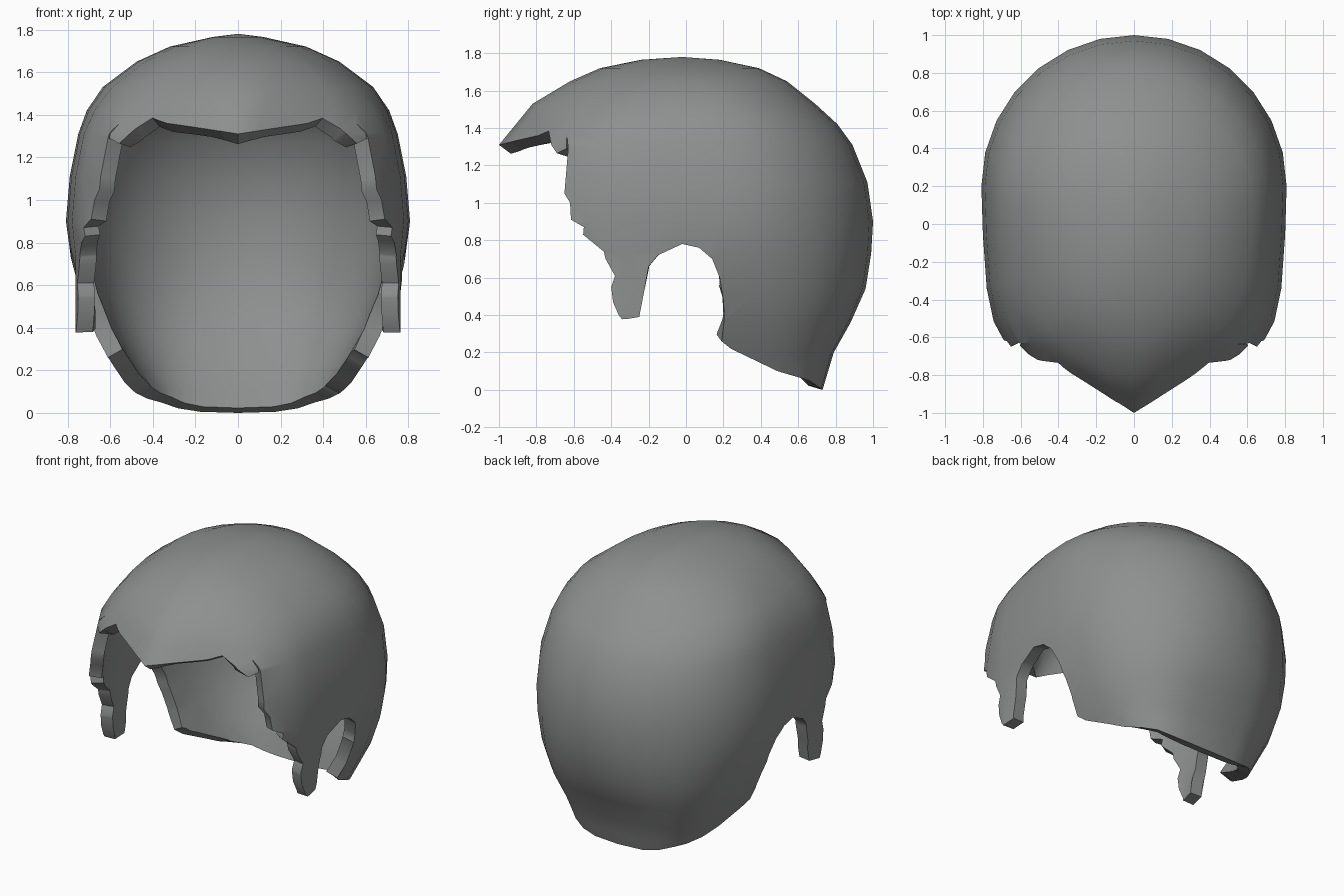
import bpy, bmesh, math

if "Cube" in bpy.data.objects:
    bpy.data.objects.remove(bpy.data.objects["Cube"])

hair_mat = bpy.data.materials.new("grey hair")
hair_mat.diffuse_color = (0.27, 0.28, 0.275, 1)
hair_mat.use_nodes = True
hair_mat.node_tree.nodes["Principled BSDF"].inputs["Base Color"].default_value = hair_mat.diffuse_color

# Dome rings: z, front y, back y, half width, widest y, front point (0 round, 1 pointed), back squareness
RINGS = [
    (1.765, -.24, .18, .12, -.02, 0, 2), (1.72, -.46, .39, .32, 0, 0, 2),
    (1.65, -.62, .54, .475, .05, .1, 2), (1.53, -.82, .69, .635, .1, .4, 2),
    (1.42, -.91, .81, .71, .13, .7, 2), (1.31, -1.0, .89, .75, .16, 1, 2),
    (1.11, -1.06, .97, .79, .2, 1, 2), (.9, -1.1, 1.0, .808, .2, 1, 2),
    (.73, -1.1, .99, .785, .2, 1, 2.1), (.54, -1.1, .96, .735, .2, 1, 2.25),
    (.36, -1.1, .88, .665, .2, 1, 2.5), (.2, -1.1, .79, .575, .2, 1, 2.8),
    (.09, -1.1, .757, .51, .2, 1, 3), (0, -1.1, .73, .48, .2, 1, 3),
    (-.15, -1.1, .69, .42, .2, 1, 3)]
# Pointed front outline: distance forward, width share
POINTED = [(.2, .99), (.417, .965), (.55, .92), (.69, .8), (.775, .65),
           (.875, .36), (.96, .12), (1, 0)]


def half_ring(z, yf, yb, w, yc, p, e):
    pts = []
    for i in range(8):                                  # back quarter
        a = math.pi / 2 * (1 - i / 7)
        x = w * math.cos(a) ** (2 / e) if i else 0
        pts.append((x, yc + (yb - yc) * math.sin(a) ** (2 / e), z))
    for t, s in POINTED:                                # front quarter
        y = yc + (yf - yc) * t
        f = min(1, max(0, (.15 - y) / .4)) if z < .9 else 0
        wide = w + (.79 - w) * f                        # temples hang straight down
        x = wide * (p * s + (1 - p) * math.sqrt(max(0, 1 - t * t)))
        pts.append((x, y, z))
    return pts


def link(name, bm):
    mesh = bpy.data.meshes.new(name)
    bmesh.ops.recalc_face_normals(bm, faces=bm.faces)
    bm.to_mesh(mesh)
    bm.free()
    obj = bpy.data.objects.new(name, mesh)
    bpy.context.collection.objects.link(obj)
    return obj


# Hair dome, closed below for trimming
bm = bmesh.new()
loops = []
for ring in RINGS:
    half = half_ring(*ring)
    full = half + [(-x, y, z) for x, y, z in reversed(half[1:-1])]
    loops.append([bm.verts.new(c) for c in full])
n = len(loops[0])
crown = bm.verts.new((0, -.02, 1.78))
for i in range(n):
    j = (i + 1) % n
    bm.faces.new((crown, loops[0][i], loops[0][j]))
    for a, b in zip(loops, loops[1:]):
        bm.faces.new((a[i], b[i], b[j], a[j]))
bm.faces.new(loops[-1])
hair = link("hair_shell", bm)

# Side outline of the haircut: fringe, jagged temple, sideburn, ear gap, nape
OUTLINE = [
    (-1.3, 1.546), (-1, 1.31), (-.9, 1.335), (-.79, 1.36), (-.735, 1.385),
    (-.72, 1.31), (-.69, 1.265), (-.64, 1.29), (-.637, 1.365), (-.63, 1.29),
    (-.65, 1.05), (-.62, 1.0), (-.615, .91), (-.545, .87), (-.55, .83), (-.44, .74),
    (-.43, .7), (-.38, .61), (-.4, .55), (-.39, .47), (-.36, .4), (-.34, .375),
    (-.25, .39), (-.225, .52), (-.2, .66), (-.15, .72), (-.02, .78), (.07, .76),
    (.14, .7), (.18, .6), (.2, .48), (.205, .38), (.19, .26), (.24, .22),
    (.49, .1), (.66, .05), (.73, 0), (.9, -.12), (1.3, -.12), (1.3, 2), (-1.3, 2)]
bm = bmesh.new()
left, right = [[bm.verts.new((x, y, z)) for y, z in OUTLINE] for x in (-1.2, 1.2)]
bm.faces.new(left)
bm.faces.new(right)
for i in range(len(OUTLINE)):
    j = (i + 1) % len(OUTLINE)
    bm.faces.new((left[i], left[j], right[j], right[i]))
for f in bm.faces:
    f.material_index = 1
cutter = link("haircut_cutter", bm)
cutter.hide_render = True
for obj in (hair, cutter):
    obj.data.materials.append(hair_mat)
    obj.data.materials.append(hair_mat)


def apply(name):
    bpy.ops.object.modifier_apply(modifier=name)


# Trim to the outline
bpy.context.view_layer.objects.active = hair
hair.select_set(True)
trim = hair.modifiers.new("trim", 'BOOLEAN')
trim.operation = 'INTERSECT'
trim.solver = 'EXACT'
trim.material_mode = 'INDEX'
trim.object = cutter
apply("trim")
bpy.data.objects.remove(cutter)

# Keep only the outer skin
bm = bmesh.new()
bm.from_mesh(hair.data)
bmesh.ops.delete(bm, geom=[f for f in bm.faces if f.material_index == 1], context='FACES')
bmesh.ops.remove_doubles(bm, verts=bm.verts, dist=.004)
bm.to_mesh(hair.data)
bm.free()
hair.data.materials.pop(index=1)

# Thickness, with the rim square to the surface
shell = hair.modifiers.new("thickness", 'SOLIDIFY')
shell.thickness = .08
shell.offset = -1
apply("thickness")
bpy.ops.object.shade_smooth_by_angle(angle=math.radians(45))
